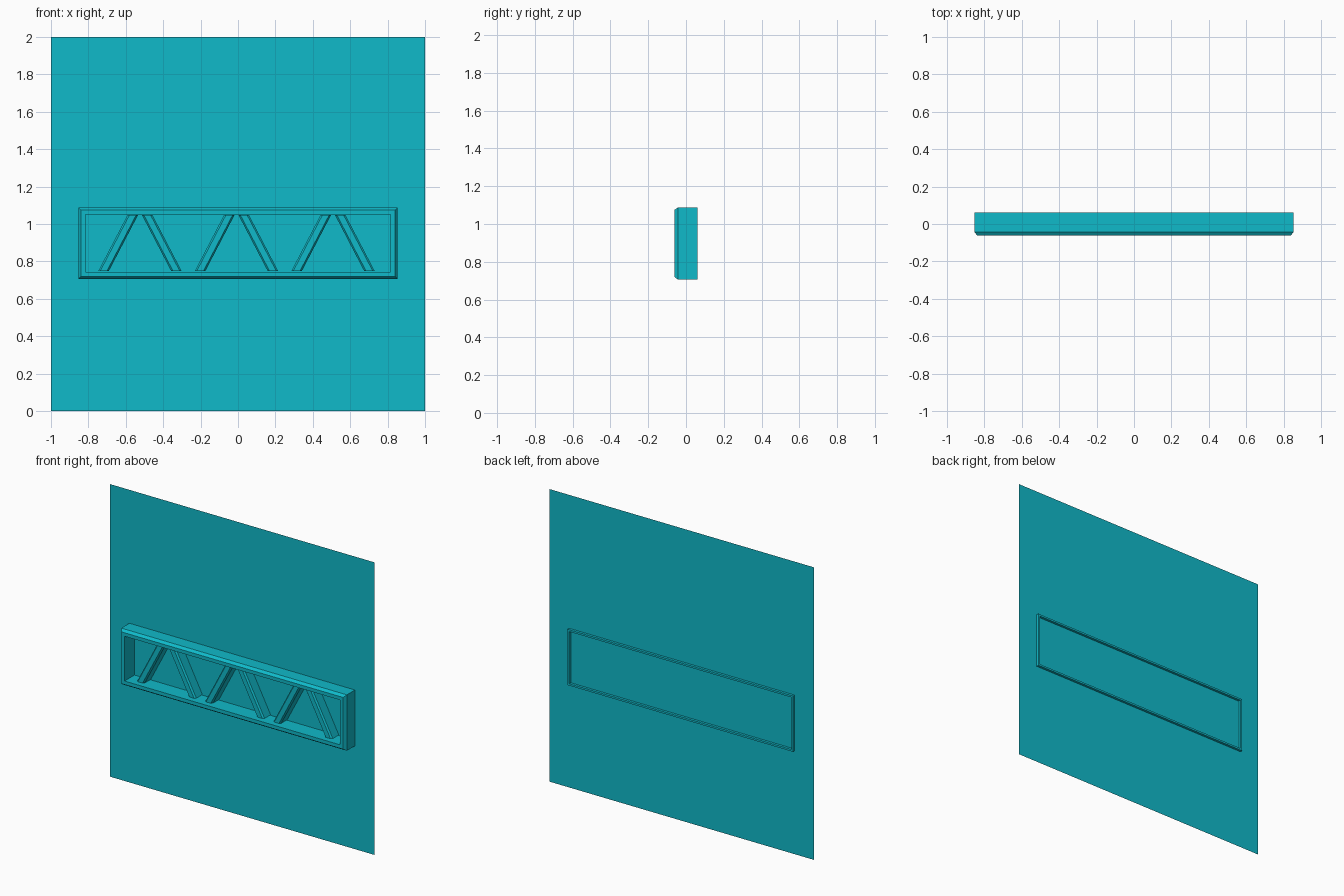
import bpy
import bmesh

cube = bpy.data.objects.get("Cube")
if cube:
    bpy.data.objects.remove(cube, do_unlink=True)

PANEL_Y = 0.045
HALF_W = 0.853
Z_LOW, Z_HIGH = 0.706, 1.088

teal = bpy.data.materials.new("teal")
teal.use_nodes = True
color = (0.005, 0.49, 0.585, 1.0)
teal.diffuse_color = color
teal.node_tree.nodes["Principled BSDF"].inputs["Base Color"].default_value = color


def skin(name, rings, closed):
    """Join successive rings of points with quads."""
    bm = bmesh.new()
    loops = [[bm.verts.new(p) for p in ring] for ring in rings]
    count = len(loops[0])
    for a, b in zip(loops, loops[1:]):
        for j in range(count if closed else count - 1):
            k = (j + 1) % count
            bm.faces.new((a[j], a[k], b[k], b[j]))
    mesh = bpy.data.meshes.new(name)
    bm.to_mesh(mesh)
    bm.free()
    mesh.materials.append(teal)
    obj = bpy.data.objects.new(name, mesh)
    bpy.context.collection.objects.link(obj)
    return obj


def rectangle(inset, y):
    x, low, high = HALF_W - inset, Z_LOW + inset, Z_HIGH - inset
    return [(-x, y, low), (x, y, low), (x, y, high), (-x, y, high)]


def bar(name, x_low, x_high):
    """Slanted bar with chamfered front edges."""
    half, cut, front = 0.028, 0.01, -0.03
    section = [(-half, PANEL_Y), (-half, front + cut), (cut - half, front),
               (half - cut, front), (half, front + cut), (half, PANEL_Y)]
    ends = [(x_low, Z_LOW + 0.042), (x_high, Z_HIGH - 0.039)]
    skin(name, [[(x + dx, y, z) for dx, y in section] for x, z in ends], False)


# Thin backing panel
skin("backing_panel", [[(-1, PANEL_Y, z), (1, PANEL_Y, z)] for z in (0, 2)], False)

# Raised frame: rear lip, outer wall, chamfer, front rim, inner wall
profile = [(0.013, PANEL_Y), (0.013, 0.062), (0, 0.062), (0, -0.042),
           (0.014, -0.062), (0.038, -0.062), (0.038, PANEL_Y)]
skin("frame", [rectangle(i, y) for i, y in profile], True)

# Three pairs of diagonal braces
for n in range(3):
    middle = -0.524 + n * 0.516
    for side, label in ((-1, "right"), (1, "left")):
        bar(f"brace_{n + 1}_{label}", middle + side * 0.195, middle + side * 0.038)
